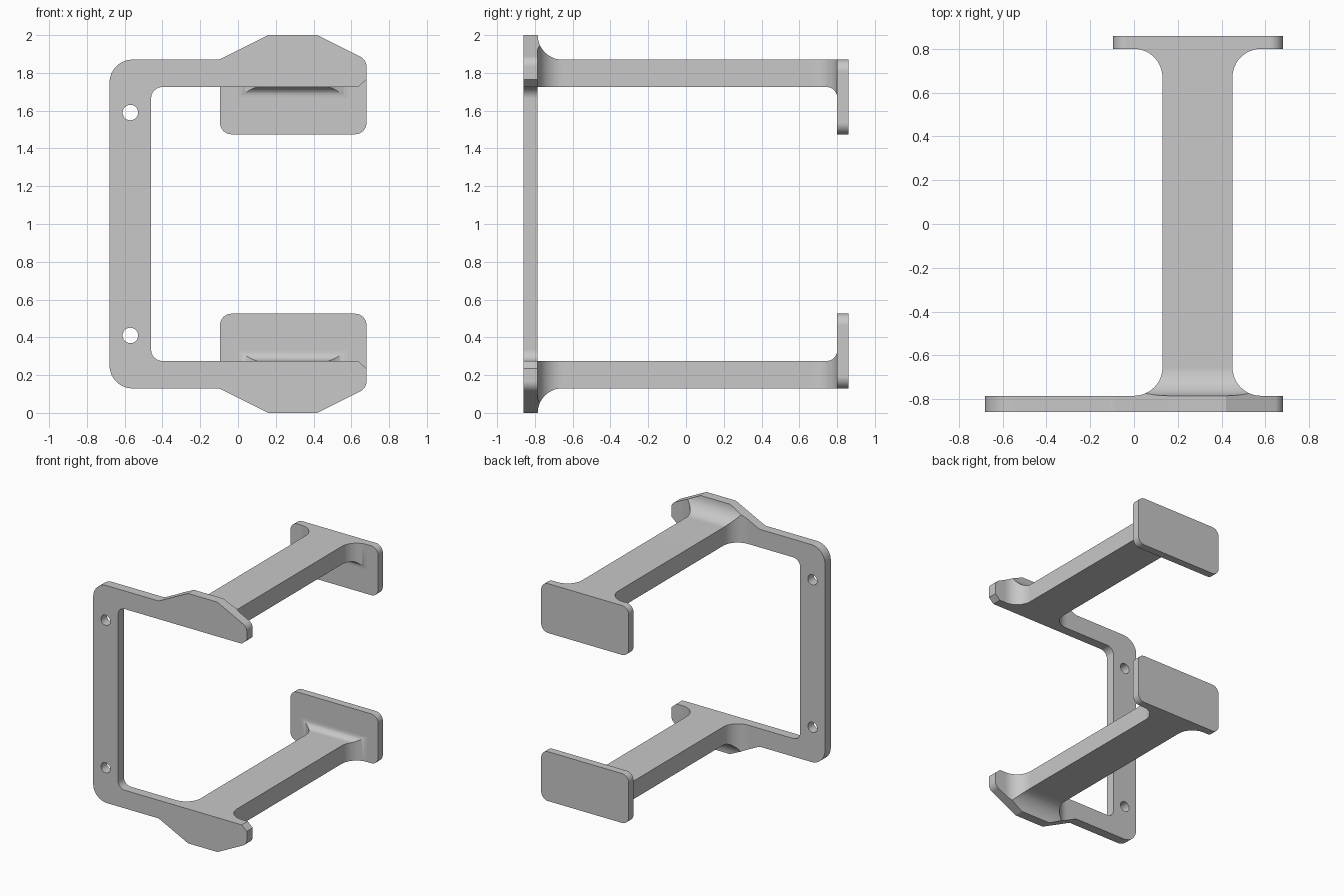
import bpy, bmesh, math
from mathutils import Vector

if "Cube" in bpy.data.objects:
    bpy.data.objects.remove(bpy.data.objects["Cube"])

GREY = (0.58, 0.58, 0.58, 1)
grey = bpy.data.materials.new("plain grey")
grey.use_nodes = True
grey.diffuse_color = GREY
grey.node_tree.nodes["Principled BSDF"].inputs["Base Color"].default_value = GREY

MID = 1.0                                   # height of the mirror plane
FRONT, FRAME_BACK = -0.86, -0.785           # frame depth
PAD_FRONT, BACK = 0.80, 0.86                # end pad depth
ARM_L, ARM_R, ARM_IN, ARM_OUT = 0.13, 0.45, 0.725, 0.87


def rounded(corners, steps=10):
    """Outline from (x, h, radius) corners."""
    out = []
    for i, (x, h, r) in enumerate(corners):
        p = Vector((x, h))
        if not r:
            out.append(p)
            continue
        a = (Vector(corners[i - 1][:2]) - p).normalized()
        b = (Vector(corners[(i + 1) % len(corners)][:2]) - p).normalized()
        half = a.angle(b) / 2
        c = p + (a + b).normalized() * r / math.sin(half)
        reach = r / math.tan(half)
        start, end = p + a * reach - c, p + b * reach - c
        for k in range(steps + 1):
            out.append(c + start.lerp(end, k / steps).normalized() * r)
    return out


def finish(bm, name):
    bmesh.ops.recalc_face_normals(bm, faces=bm.faces)
    mesh = bpy.data.meshes.new(name)
    bm.to_mesh(mesh)
    bm.free()
    mesh.materials.append(grey)
    obj = bpy.data.objects.new(name, mesh)
    bpy.context.collection.objects.link(obj)
    return obj


def smooth(obj):
    obj.data.shade_smooth()
    obj.data.set_sharp_from_angle(angle=math.radians(25))
    obj.modifiers.new("flat sides", "WEIGHTED_NORMAL").keep_sharp = True


def slab(name, outline, y0, y1):
    bm = bmesh.new()
    face = bm.faces.new([bm.verts.new((p.x, y0, MID + p.y)) for p in outline])
    made = bmesh.ops.extrude_face_region(bm, geom=[face], use_keep_orig=True)["geom"]
    moved = [v for v in made if isinstance(v, bmesh.types.BMVert)]
    bmesh.ops.translate(bm, verts=moved, vec=(0, y1 - y0, 0))
    return finish(bm, name)


def flare(distance, radius):
    """Sideways growth of a concave fillet at a distance from its wall."""
    u = max(0.0, radius - distance)
    return radius - math.sqrt(max(0.0, radius ** 2 - u ** 2))


def arm(name, side):
    # Rectangular sections that flare out into the frame and the pad
    R, small = 0.13, 0.055
    grow = [R * (1 - math.sin(math.radians(7.5 * k))) for k in range(13)]
    tight = [small * (1 - math.sin(math.radians(15 * k))) for k in range(7)]
    near = sorted(FRAME_BACK + g for g in grow)
    far = sorted({round(PAD_FRONT - g, 5) for g in grow + tight})
    bm = bmesh.new()
    rings = []
    for y in near + far:
        df, db = y - FRAME_BACK, PAD_FRONT - y
        wide = flare(df, R) + flare(db, R)
        lo, hi = ARM_IN - flare(db, small), ARM_OUT + flare(df, R)
        rings.append([bm.verts.new((x, y, MID + side * h)) for x, h in (
            (ARM_L - wide, lo), (ARM_R + wide, lo), (ARM_R + wide, hi), (ARM_L - wide, hi))])
    for a, b in zip(rings, rings[1:]):
        for i in range(4):
            j = (i + 1) % 4
            bm.faces.new((a[i], a[j], b[j], b[i]))
    bm.faces.new(rings[0])
    bm.faces.new(rings[-1])
    # Trim the flare to the sloped shoulders of the frame
    for x, direction in ((0.16, -1), (0.42, 1)):
        geom = bm.verts[:] + bm.edges[:] + bm.faces[:]
        bmesh.ops.bisect_plane(bm, geom=geom, dist=1e-5, plane_co=(x, 0, MID + side),
                               plane_no=(direction, 0, 2 * side), clear_outer=True)
        bmesh.ops.holes_fill(bm, edges=[e for e in bm.edges if e.is_boundary], sides=0)
    smooth(finish(bm, name))


# C-shaped front frame with a shouldered flange on each end
upper = [(-0.68, 0.87, 0.12), (-0.1, 0.87, 0.05), (0.16, 1, 0), (0.42, 1, 0),
         (0.68, 0.87, 0.06), (0.68, 0.765, 0), (0.635, ARM_IN, 0), (-0.46, ARM_IN, 0.06)]
lower = [(x, -h, r) for x, h, r in reversed(upper)]
frame = slab("front_frame", rounded(upper + lower), FRONT, FRAME_BACK)

# Screw holes through the frame upright
for h in (0.59, -0.59):
    ring = [Vector((-0.57 + 0.041 * math.cos(t), h + 0.041 * math.sin(t)))
            for t in (math.tau * k / 32 for k in range(32))]
    cutter = slab("hole_cutter", ring, FRONT - 0.1, FRAME_BACK + 0.1)
    cut = frame.modifiers.new("hole", "BOOLEAN")
    cut.operation, cut.solver, cut.object = "DIFFERENCE", "EXACT", cutter
    bpy.context.view_layer.objects.active = frame
    bpy.ops.object.modifier_apply(modifier=cut.name)
    bpy.data.objects.remove(cutter)
smooth(frame)

# Arms and end pads, mirrored about the middle height
for label, side in (("upper", 1), ("lower", -1)):
    arm(label + "_arm", side)
    pad = [(x, side * h, 0.06) for x, h in
           ((-0.095, 0.475), (0.68, 0.475), (0.68, ARM_OUT), (-0.095, ARM_OUT))]
    smooth(slab(label + "_end_pad", rounded(pad), PAD_FRONT, BACK))
